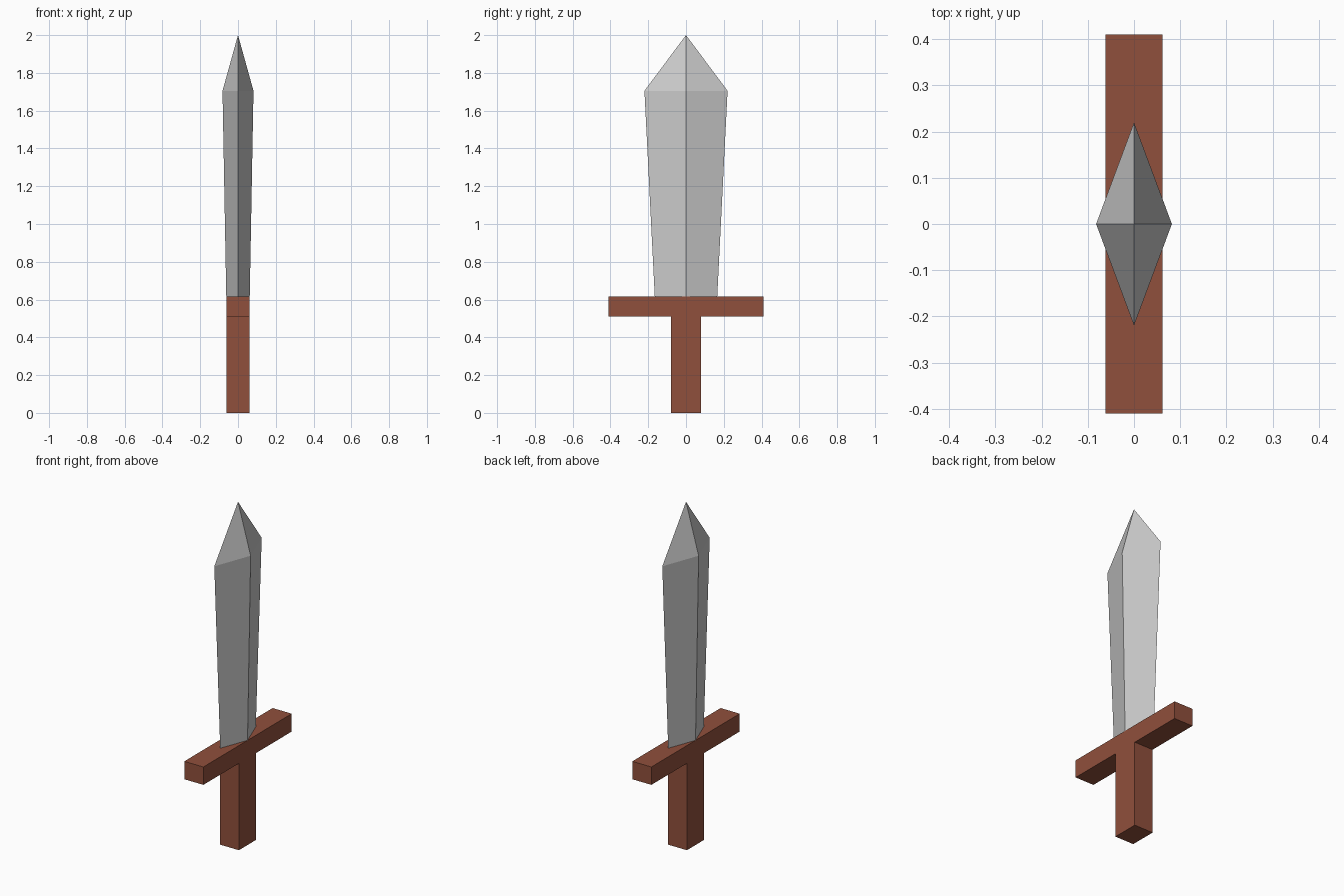
import bpy, bmesh

if "Cube" in bpy.data.objects:
    bpy.data.objects.remove(bpy.data.objects["Cube"])


def finish(bm, name):
    bmesh.ops.recalc_face_normals(bm, faces=bm.faces)
    mesh = bpy.data.meshes.new(name)
    bm.to_mesh(mesh)
    bm.free()
    obj = bpy.data.objects.new(name, mesh)
    bpy.context.collection.objects.link(obj)
    return obj


# Hilt: T-shaped profile (grip and crossguard) extruded along x
HALF_X = 0.062
half = [(0.08, 0), (0.08, 0.51), (0.41, 0.51), (0.41, 0.615)]
profile = half + [(-y, z) for y, z in reversed(half)]
bm = bmesh.new()
face = bm.faces.new([bm.verts.new((-HALF_X, y, z)) for y, z in profile])
ext = bmesh.ops.extrude_face_region(bm, geom=[face])
moved = [v for v in ext["geom"] if isinstance(v, bmesh.types.BMVert)]
bmesh.ops.translate(bm, verts=moved, vec=(2 * HALF_X, 0, 0))
hilt = finish(bm, "hilt")

wood = bpy.data.materials.new("brown_wood")
wood.diffuse_color = (0.28, 0.08, 0.045, 1)
wood.use_nodes = True
wood.node_tree.nodes["Principled BSDF"].inputs["Base Color"].default_value = wood.diffuse_color
hilt.data.materials.append(wood)

# Blade: diamond section widening upward, closing to a point
bm = bmesh.new()
rings = []
for hx, hy, z in [(0.062, 0.165, 0.61), (0.082, 0.22, 1.705)]:
    rings.append([bm.verts.new(p) for p in
                  [(hx, 0, z), (0, hy, z), (-hx, 0, z), (0, -hy, z)]])
tip = bm.verts.new((0, 0, 2.0))
low, high = rings
bm.faces.new(low)
for i in range(4):
    j = (i + 1) % 4
    bm.faces.new((low[i], low[j], high[j], high[i]))
    bm.faces.new((high[i], high[j], tip))
finish(bm, "blade")
